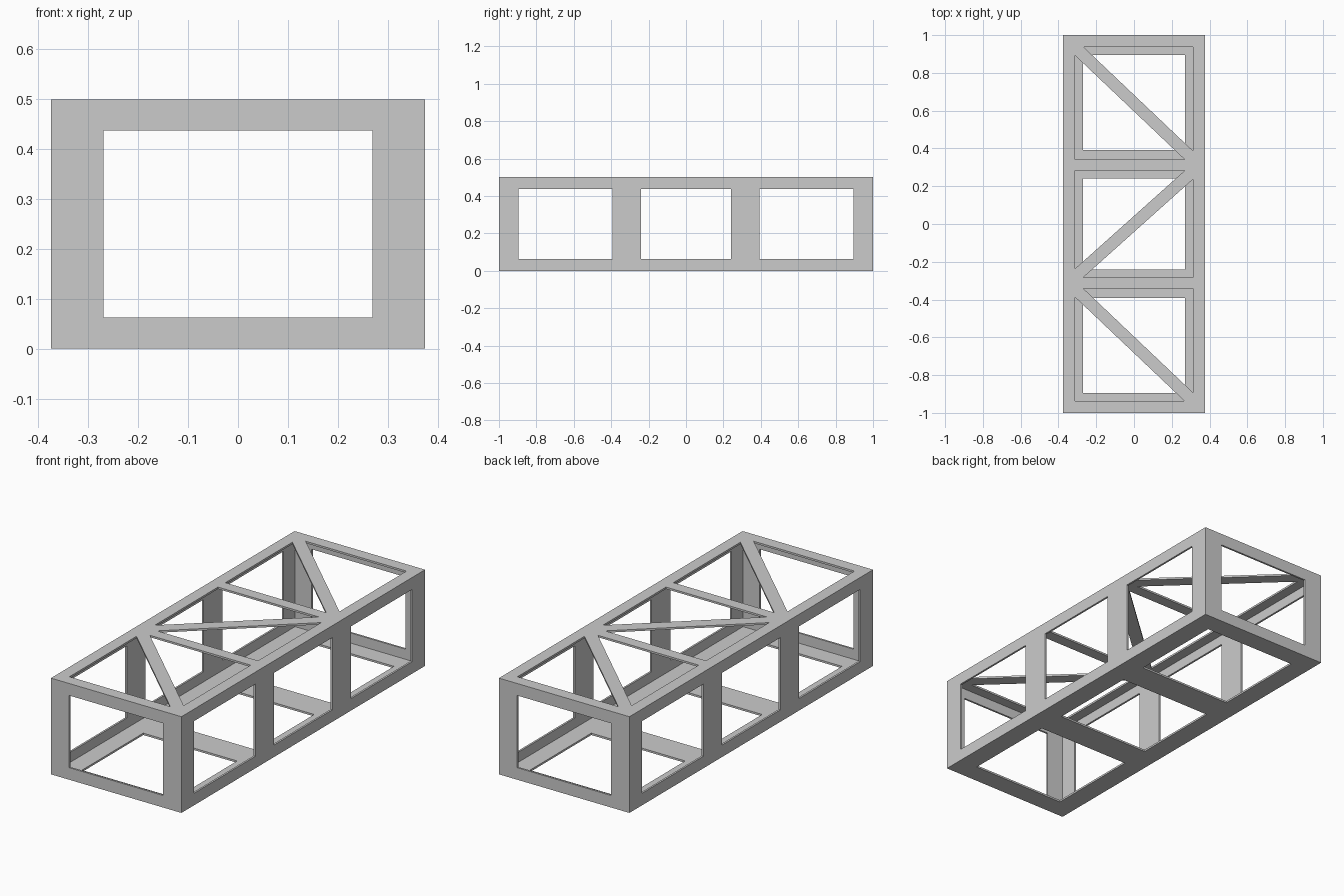
import bpy, bmesh
from mathutils import Vector

if "Cube" in bpy.data.objects:
    bpy.data.objects.remove(bpy.data.objects["Cube"])

W, L, H, T = 0.375, 1.0, 0.5, 0.01    # half width, half length, height, wall
Z0, Z1 = 0.0625, 0.4375               # window sill and head
XW = 0.27                             # half width of end and floor windows
XR = 0.3125                           # half width of roof openings


def prism(name, outline, lo, hi):
    """Extrude an xy outline from z = lo to z = hi."""
    bm = bmesh.new()
    face = bm.faces.new([bm.verts.new((x, y, lo)) for x, y in outline])
    ext = bmesh.ops.extrude_face_region(bm, geom=[face])
    top = [v for v in ext["geom"] if isinstance(v, bmesh.types.BMVert)]
    bmesh.ops.translate(bm, verts=top, vec=Vector((0, 0, hi - lo)))
    bmesh.ops.recalc_face_normals(bm, faces=bm.faces)
    mesh = bpy.data.meshes.new(name)
    bm.to_mesh(mesh)
    bm.free()
    ob = bpy.data.objects.new(name, mesh)
    bpy.context.collection.objects.link(ob)
    return ob


def box(name, x0, x1, y0, y1, lo, hi):
    return prism(name, [(x0, y0), (x1, y0), (x1, y1), (x0, y1)], lo, hi)


def cut(target, cutter):
    cutter.hide_render = True
    mod = target.modifiers.new("cut", 'BOOLEAN')
    mod.operation = 'DIFFERENCE'
    mod.solver = 'EXACT'
    mod.object = cutter
    bpy.context.view_layer.objects.active = target
    bpy.ops.object.modifier_apply(modifier=mod.name)
    bpy.data.objects.remove(cutter)


# Thin-walled hollow box
frame = box("truss_frame", -W, W, -L, L, 0, H)
cut(frame, box("hollow", -W + T, W - T, -L + T, L - T, T, H - T))

# End windows, straight through front and back
cut(frame, box("end_window", -XW, XW, -1.2, 1.2, Z0, Z1))

# Side and floor windows, one per bay
for y0, y1 in ((-0.895, -0.392), (-0.24, 0.24), (0.392, 0.895)):
    cut(frame, box("side_window", -0.5, 0.5, y0, y1, Z0, Z1))
    cut(frame, box("floor_window", -XW, XW, y0, y1, -0.1, 0.03))

# Roof bays: two triangles each, leaving a zigzag of diagonal braces
C = 0.045                             # corner clearance of the brace
for y0, y1, s in ((-0.9375, -0.342, 1), (-0.282, 0.282, -1), (0.342, 0.9375, 1)):
    upper = [(s * (-XR + C), y1), (s * XR, y1), (s * XR, y0 + C)]
    lower = [(-s * XR, y1 - C), (-s * XR, y0), (s * (XR - C), y0)]
    for tri in (upper, lower):
        cut(frame, prism("roof_opening", tri, H - 0.03, H + 0.1))
